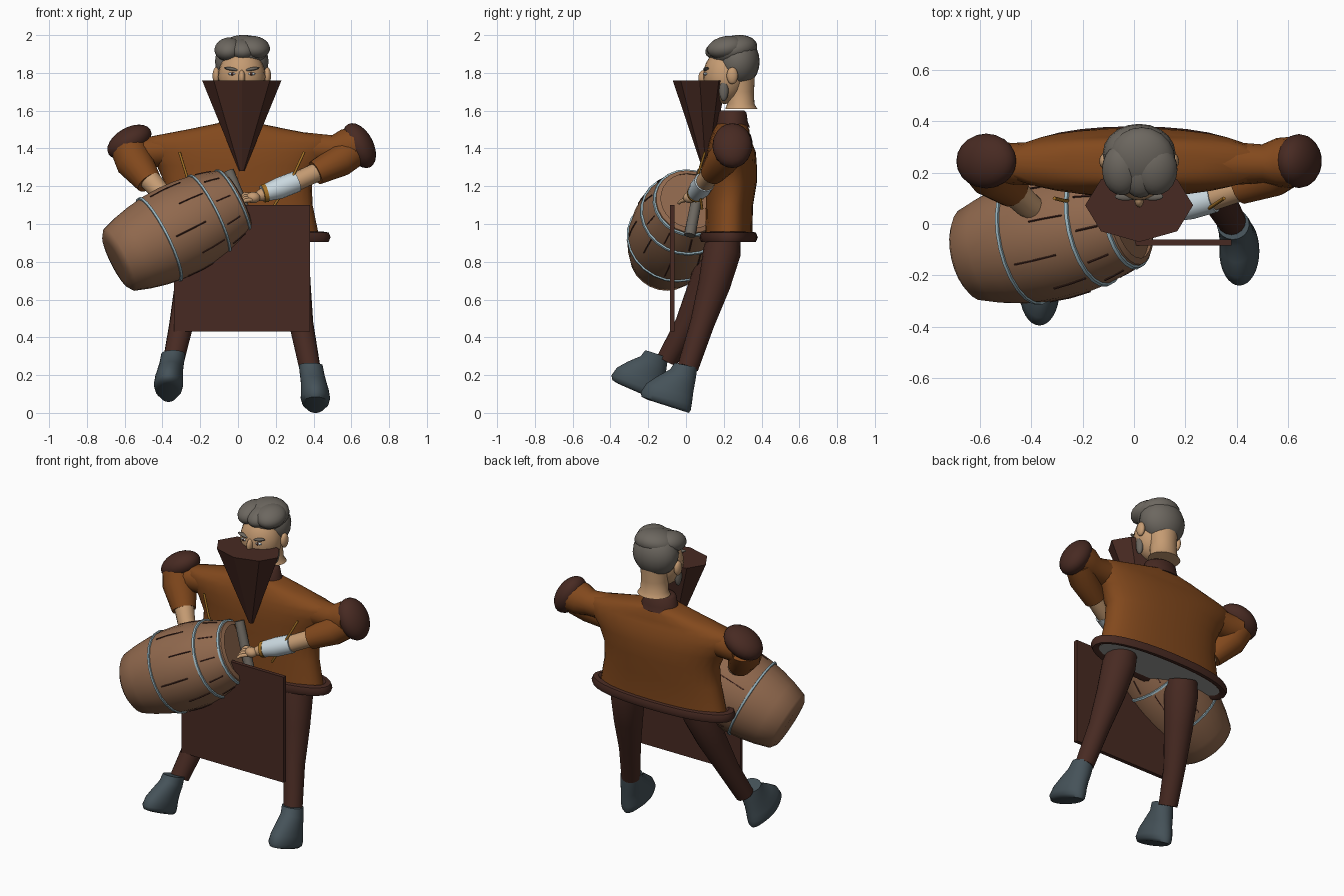
import bpy, bmesh
from math import cos, sin, pi, copysign
from mathutils import Vector, Matrix

if "Cube" in bpy.data.objects:
    bpy.data.objects.remove(bpy.data.objects["Cube"], do_unlink=True)


def material(name, r, g, b):
    m = bpy.data.materials.new(name)
    m.use_nodes = True
    m.diffuse_color = (r, g, b, 1)
    m.node_tree.nodes["Principled BSDF"].inputs["Base Color"].default_value = (r, g, b, 1)
    return m


RUST = material("rust cloth", .225, .066, .012)
LEATHER = material("dark leather", .064, .023, .016)
WOOD = material("barrel wood", .28, .14, .075)
SKIN = material("skin", .56, .33, .17)
HAIR = material("grey hair", .15, .135, .115)
BOOT = material("slate boot", .06, .085, .1)
STEEL = material("pale steel", .32, .46, .52)
LINEN = material("white linen", .6, .7, .75)
GOLD = material("gold cord", .38, .17, .02)
LINING = material("grey lining", .33, .33, .31)


def finish(name, bm, mat, smooth=True):
    bmesh.ops.recalc_face_normals(bm, faces=bm.faces)
    me = bpy.data.meshes.new(name)
    bm.to_mesh(me)
    bm.free()
    me.materials.append(mat)
    ob = bpy.data.objects.new(name, me)
    bpy.context.collection.objects.link(ob)
    if smooth:
        bpy.ops.object.select_all(action='DESELECT')
        ob.select_set(True)
        bpy.context.view_layer.objects.active = ob
        bpy.ops.object.shade_smooth_by_angle(angle=.85)


def skin_rings(name, rings, mat, smooth=True, closed=False):
    """Bridge a list of point rings, capping both ends unless closed."""
    bm = bmesh.new()
    loops = [[bm.verts.new(p) for p in ring] for ring in rings]
    n = len(loops[0])
    pairs = list(zip(loops, loops[1:]))
    if closed:
        pairs.append((loops[-1], loops[0]))
    for a, b in pairs:
        for i in range(n):
            bm.faces.new((a[i], a[(i + 1) % n], b[(i + 1) % n], b[i]))
    if not closed:
        bm.faces.new(loops[0])
        bm.faces.new(loops[-1])
    finish(name, bm, mat, smooth)


def tube(name, path, mat, sides=16):
    """Round limb through (x, y, z, radius) stations."""
    pts = [Vector(p[:3]) for p in path]
    axis = (pts[-1] - pts[0]).normalized()
    ref = min((Vector(v) for v in ((1, 0, 0), (0, 1, 0), (0, 0, 1))), key=lambda v: abs(v.dot(axis)))
    rings = []
    for i, p in enumerate(pts):
        t = (pts[min(i + 1, len(pts) - 1)] - pts[max(i - 1, 0)]).normalized()
        u = (ref - t * ref.dot(t)).normalized()
        v = t.cross(u)
        rings.append([p + path[i][3] * (u * cos(2 * pi * k / sides) + v * sin(2 * pi * k / sides))
                      for k in range(sides)])
    skin_rings(name, rings, mat)


def oval(z, rx, ry, cx=0, cy=.23, power=1, sides=32, slope=0):
    def f(c):
        return copysign(abs(c) ** power, c)
    ring = [(rx * f(cos(2 * pi * k / sides)), ry * f(sin(2 * pi * k / sides))) for k in range(sides)]
    return [(cx + x, cy + y, z - slope * y) for x, y in ring]


def ball(name, centre, size, mat, normal=(0, 0, 1)):
    bm = bmesh.new()
    rot = Vector((0, 0, 1)).rotation_difference(Vector(normal)).to_matrix().to_4x4()
    bmesh.ops.create_uvsphere(bm, u_segments=20, v_segments=12, radius=1,
                              matrix=Matrix.Translation(centre) @ rot @ Matrix.Diagonal((*size, 1)))
    finish(name, bm, mat)


def box(name, centre, size, mat):
    bm = bmesh.new()
    bmesh.ops.create_cube(bm, size=1, matrix=Matrix.Translation(centre) @ Matrix.Diagonal((*size, 1)))
    finish(name, bm, mat, False)


# Tunic, hem, lining and collar
skin_rings("tunic", [oval(z, rx, ry, 0, cy, .85) for z, rx, ry, cy in (
    (.93, .43, .125, .225), (1.1, .395, .125, .23), (1.22, .39, .135, .24),
    (1.31, .43, .135, .24), (1.38, .49, .13, .24), (1.43, .52, .115, .235),
    (1.46, .48, .105, .235), (1.5, .27, .095, .24), (1.535, .1, .075, .24))], RUST)
skin_rings("hem", [oval(z, .45 + o, .115 + o, 0, .225, .9) for z, o in (
    (.905, .01), (.905, .03), (.93, .04), (.955, .03), (.96, 0), (.93, -.03))], LEATHER, closed=True)
skin_rings("lining", [oval(z, .44, .11, 0, .225, .9) for z in (.915, .93)], LINING)
skin_rings("collar", [oval(z, r, r * .75, .01, .245) for z, r in (
    (1.51, .125), (1.54, .11), (1.59, .1), (1.6, .085))], LEATHER)

# Legs
tube("left_leg", [(.26, .2, .93, .09), (.275, .19, .85, .1), (.3, .15, .68, .085),
                  (.335, .085, .47, .064), (.38, .01, .24, .056)], LEATHER)
tube("right_leg", [(-.2, .19, .93, .09), (-.215, .165, .85, .1), (-.25, .1, .68, .085),
                   (-.3, .005, .47, .064), (-.34, -.1, .28, .056)], LEATHER)

# Boots: rings from the sole up, given as heel y, toe y, heel z, toe z, half width, side shift
BOOT_RINGS = ((.015, -.205, .0, .07, .05, .025), (.025, -.235, .015, .085, .07, .025),
              (.03, -.24, .045, .11, .078, .025), (.035, -.21, .08, .155, .074, .022),
              (.04, -.15, .12, .195, .068, .016), (.05, -.085, .17, .23, .065, .008),
              (.06, -.06, .24, .265, .063, 0))
for side, s, x, dy, dz, lift in (("left", 1, .385, 0, 0, 0), ("right", -1, .343, -.155, .06, .12)):
    rings = []
    for heel, toe, z0, z1, rx, shift in BOOT_RINGS:
        z0, z1 = z0 + dz - lift * heel, z1 + dz - lift * toe
        rings.append(oval((z0 + z1) / 2, rx, (heel - toe) / 2, s * (x + shift), (heel + toe) / 2 + dy,
                          slope=(z1 - z0) / (heel - toe)))
    skin_rings(side + "_boot", rings, BOOT)

# Left arm reaching across to the barrel
tube("left_upper_sleeve", [(.3, .235, 1.4, .09), (.5, .235, 1.395, .075), (.56, .24, 1.405, .095),
                           (.62, .24, 1.415, .1)], RUST)
ball("left_elbow_cap", (.642, .245, 1.415), (.128, .105, .075), LEATHER, (.89, 0, .46))
tube("left_lower_sleeve", [(.61, .235, 1.385, .085), (.54, .19, 1.335, .085), (.41, .14, 1.27, .065)], RUST)
tube("left_forearm", [(.45, .15, 1.29, .05), (.3, .1, 1.22, .05), (.13, .05, 1.155, .035),
                      (.1, .035, 1.145, .025)], SKIN)
tube("left_bracer", [(.31, .1, 1.225, .056), (.22, .075, 1.19, .057), (.13, .05, 1.16, .044)], LINEN)
tube("left_bracer_trim", [(.15, .055, 1.165, .05), (.13, .05, 1.16, .047)], GOLD)

# Right arm hooked over the barrel
tube("right_upper_sleeve", [(-.3, .235, 1.4, .09), (-.48, .235, 1.38, .08), (-.56, .24, 1.39, .09)], RUST)
ball("right_elbow_cap", (-.575, .245, 1.435), (.128, .107, .075), LEATHER, (-.5, 0, .86))
tube("right_lower_sleeve", [(-.575, .235, 1.4, .1), (-.55, .2, 1.33, .1), (-.47, .13, 1.22, .07)], RUST)
tube("right_forearm", [(-.49, .15, 1.26, .06), (-.42, .08, 1.18, .052), (-.37, .045, 1.13, .045)], SKIN)

# Hands with fingers
for side, x, y, z in (("left", .08, .02, 1.14), ("right", -.36, .04, 1.13)):
    ball(side + "_palm", (x, y, z), (.038, .035, .03), SKIN)
    for i in range(4):
        k = i - 1.5
        tube(f"{side}_finger_{i}", [(x - .01, y + .015 * k, z + .008 * k, .012),
                                    (x - .045, y - .02 + .016 * k, z + .012 * k, .011),
                                    (x - .06, y - .035 + .016 * k, z - .012 + .012 * k, .007)], SKIN, 8)

# Barrel with hoops and stave gaps
centre = Vector((-.32, -.048, .965))
axis = Vector((.878, .2, .44)).normalized()
across = axis.cross(Vector((0, 0, 1))).normalized()
upward = across.cross(axis)


def stave_point(t, angle, lift=0):
    swell = .248 - .072 * (t / .37) ** 2
    return centre + axis * t + (across * cos(angle) + upward * sin(angle)) * (swell + lift)


def ring_at(t, lift):
    return [stave_point(t, 2 * pi * k / 24, lift) for k in range(24)]


skin_rings("barrel", [ring_at(-.375, -.06), ring_at(-.37, -.02)] + [ring_at(-.35 + .0875 * i, 0) for i in range(9)]
           + [ring_at(.36, -.02), ring_at(.34, -.02)], WOOD)
for i, t in enumerate((-.11, .19, .335)):
    skin_rings(f"hoop_{i}", [ring_at(t - .008, -.004), ring_at(t - .006, .008),
                             ring_at(t + .006, .008), ring_at(t + .008, -.004)], STEEL, closed=True)
for i in range(10):
    a, b = ((-.07, .11), (.03, .17))[i % 2]
    for j, (lo, hi) in enumerate(((a, b), (.215, .3))):
        angle = 2 * pi * (i + .5 * j) / 10
        tube(f"stave_gap_{i}_{j}", [(*stave_point(t, angle), .004) for t in (lo, (lo + hi) / 2, hi)], LEATHER, 4)
tube("barrel_lever", [(-.05, .085, 1.28, .028), (.09, .02, .94, .03)], HAIR)

# Apron and cords
box("apron", (.02, -.072, .765), (.72, .024, .67), LEATHER)
tube("right_cord", [(-.31, .1, 1.38, .007), (-.27, .09, 1.25, .007), (-.2, .09, 1.08, .007)], GOLD, 8)
tube("left_cord", [(.35, .1, 1.38, .007), (.29, .06, 1.25, .007), (.18, .085, 1.08, .007)], GOLD, 8)

# Head, neck and face
MID = .02
ball("face", (MID, .205, 1.78), (.125, .115, .145), SKIN)
skin_rings("neck", [oval(z, rx, ry, MID, cy) for z, rx, ry, cy in (
    (1.61, .1, .085, .293), (1.635, .085, .072, .29), (1.7, .08, .075, .285), (1.8, .09, .085, .28))], SKIN)
ball("nose", (MID, .095, 1.775), (.018, .03, .04), SKIN)
for s, side in ((-1, "right"), (1, "left")):
    ball(side + "_ear", (MID + s * .135, .245, 1.785), (.02, .03, .045), SKIN)
    ball(side + "_eye", (MID + s * .05, .105, 1.795), (.022, .012, .008), LINEN)
    ball(side + "_iris", (MID + s * .05, .097, 1.795), (.008, .006, .008), LEATHER)
    ball(side + "_eyebrow", (MID + s * .053, .107, 1.82), (.042, .016, .009), HAIR, (-s * .2, 0, 1))
    ball(side + "_sideburn", (MID + s * .105, .2, 1.71), (.02, .025, .06), HAIR)

# Swept hair
ball("hair_back", (MID, .275, 1.86), (.142, .115, .135), HAIR)
ball("hair_crown", (.03, .25, 1.92), (.13, .13, .077), HAIR, (0, -.25, 1))
ball("hair_quiff_right", (-.05, .21, 1.925), (.075, .1, .06), HAIR, (-.15, -.2, 1))
ball("hair_quiff_left", (.085, .21, 1.935), (.085, .1, .058), HAIR, (.15, -.2, 1))
ball("hair_quiff_middle", (.025, .2, 1.925), (.075, .1, .055), HAIR, (0, -.2, 1))

# Pointed face cloth
skin_rings("face_cloth", [oval(1.28, .014, .014, MID, .105, 1, 8),
                          oval(1.76, .21, .143, MID, .073, 1, 8)], LEATHER, False)
